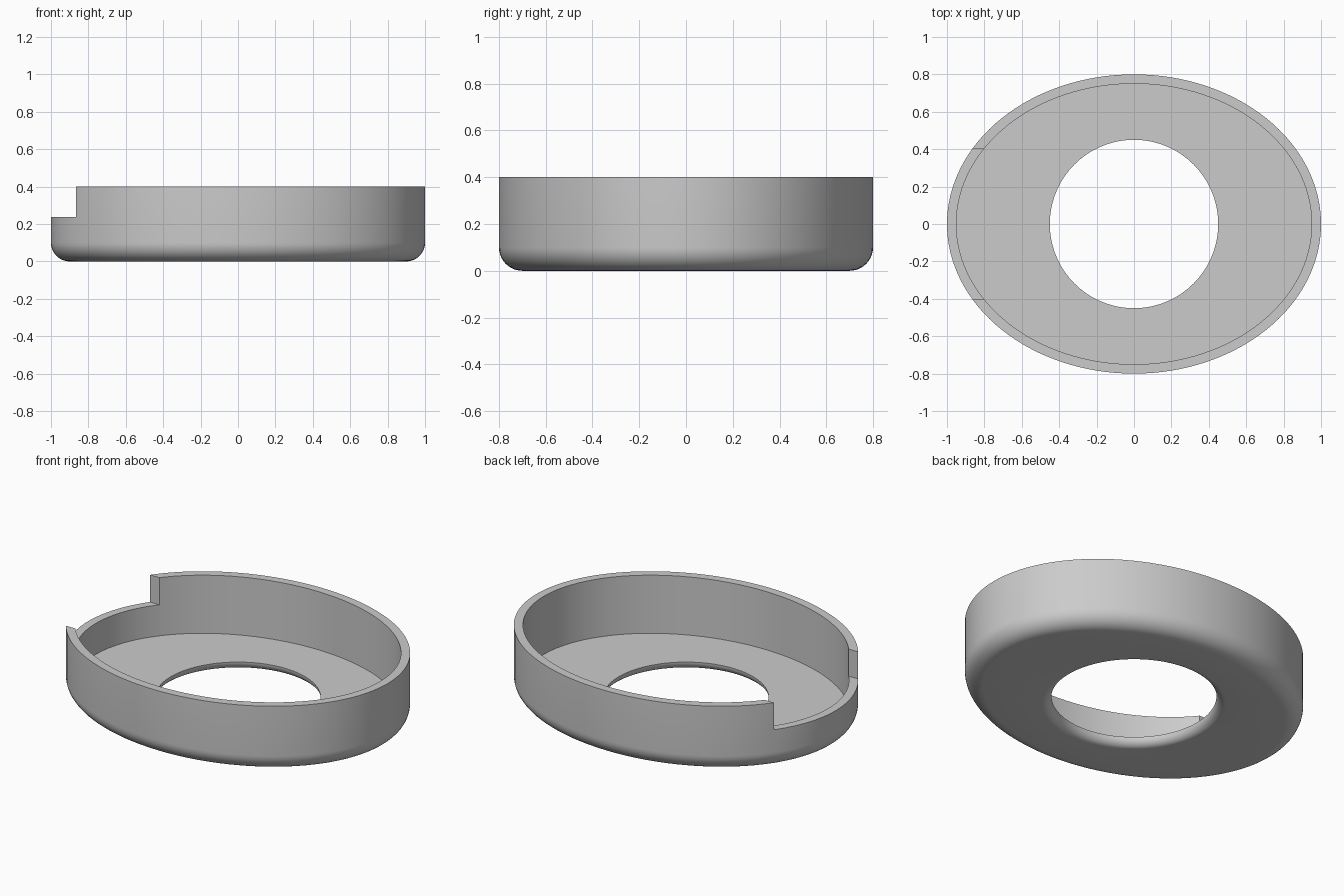
import bpy, bmesh
from math import pi, cos, sin, hypot

cube = bpy.data.objects.get("Cube")
if cube:
    bpy.data.objects.remove(cube)

SEGMENTS = 128
STEPS = 10
A, B = 1.0, 0.8              # outer half axes
HEIGHT, WALL, FLOOR = 0.4, 0.05, 0.05
HOLE, FILLET = 0.45, 0.1

grey = bpy.data.materials.new("plain_grey")
grey.use_nodes = True
grey.diffuse_color = (0.6, 0.6, 0.6, 1)
grey.node_tree.nodes["Principled BSDF"].inputs["Base Color"].default_value = (0.6, 0.6, 0.6, 1)


def oval(inset, z):
    """Ring of points inset from the outer ellipse by a constant distance."""
    points = []
    for i in range(SEGMENTS):
        t = 2 * pi * i / SEGMENTS
        nx, ny = B * cos(t), A * sin(t)
        n = hypot(nx, ny)
        points.append((A * cos(t) - inset * nx / n, B * sin(t) - inset * ny / n, z))
    return points


def circle(radius, z):
    return [(radius * cos(2 * pi * i / SEGMENTS), radius * sin(2 * pi * i / SEGMENTS), z)
            for i in range(SEGMENTS)]


# Closed cross-section: rounded hole lip, rounded base edge, wall, inner floor
angles = [pi / 2 * k / STEPS for k in range(STEPS + 1)]
rings = [circle(HOLE + FLOOR * (1 - cos(a)), FLOOR * (1 - sin(a))) for a in angles]
rings += [oval(FILLET * (1 - sin(a)), FILLET * (1 - cos(a))) for a in angles]
rings += [oval(0, HEIGHT), oval(WALL, HEIGHT), oval(WALL, FLOOR)]

bm = bmesh.new()
loops = [[bm.verts.new(p) for p in ring] for ring in rings]
for low, high in zip(loops, loops[1:] + loops[:1]):
    for i in range(SEGMENTS):
        j = (i + 1) % SEGMENTS
        bm.faces.new((low[i], low[j], high[j], high[i]))
bmesh.ops.recalc_face_normals(bm, faces=bm.faces)
mesh = bpy.data.meshes.new("oval_tray")
bm.to_mesh(mesh)
bm.free()
mesh.materials.append(grey)
tray = bpy.data.objects.new("oval_tray", mesh)
bpy.context.collection.objects.link(tray)

# Notch through the raised wall on the right end
bpy.ops.mesh.primitive_cube_add(size=1, location=(-0.85, 0, 0.237 + 0.25))
cutter = bpy.context.object
cutter.name = "notch_cutter"
cutter.scale = (0.7, 0.8, 0.5)
cutter.data.materials.append(grey)
cutter.hide_render = True

bpy.ops.object.select_all(action='DESELECT')
tray.select_set(True)
bpy.context.view_layer.objects.active = tray
cut = tray.modifiers.new("notch", 'BOOLEAN')
cut.operation = 'DIFFERENCE'
cut.solver = 'EXACT'
cut.object = cutter
bpy.ops.object.modifier_apply(modifier=cut.name)
bpy.data.objects.remove(cutter)
bpy.ops.object.shade_smooth_by_angle(angle=pi / 6)
